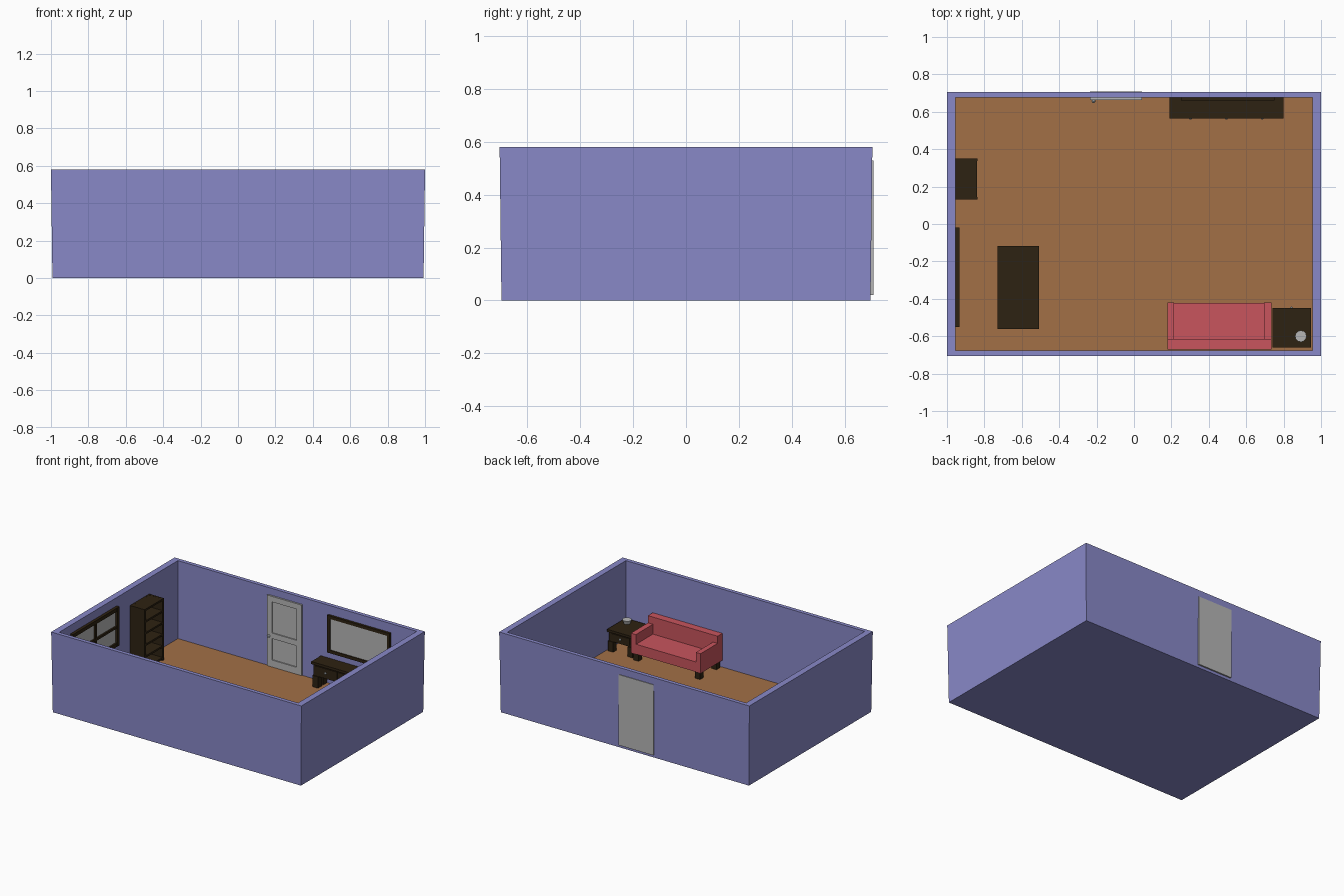
import bpy, bmesh

if "Cube" in bpy.data.objects:
    bpy.data.objects.remove(bpy.data.objects["Cube"])

def material(name, rgb):
    m = bpy.data.materials.new(name)
    m.diffuse_color = (*rgb, 1)
    m.use_nodes = True
    m.node_tree.nodes["Principled BSDF"].inputs["Base Color"].default_value = m.diffuse_color
    return m

WALL = material("lavender wall", (0.25, 0.25, 0.58))
FLOOR = material("brown floor", (0.36, 0.16, 0.062))
WOOD = material("dark wood", (0.027, 0.016, 0.006))
RED = material("red fabric", (0.58, 0.09, 0.11))
GREY = material("light grey", (0.47, 0.47, 0.47))
METAL = material("pale metal", (0.6, 0.66, 0.7))

def finish(bm, name, mat):
    bmesh.ops.recalc_face_normals(bm, faces=bm.faces)
    me = bpy.data.meshes.new(name)
    bm.to_mesh(me)
    bm.free()
    me.materials.append(mat)
    ob = bpy.data.objects.new(name, me)
    bpy.context.collection.objects.link(ob)
    return ob

def box(name, mat, x0, x1, y0, y1, z0, z1):
    bm = bmesh.new()
    bmesh.ops.create_cube(bm, size=1)
    for v in bm.verts:
        c = v.co
        v.co = (x1 if c.x > 0 else x0, y1 if c.y > 0 else y0, z1 if c.z > 0 else z0)
    return finish(bm, name, mat)

def knob(name, x, y, z, r=0.009):
    bm = bmesh.new()
    bmesh.ops.create_icosphere(bm, subdivisions=1, radius=r)
    bmesh.ops.translate(bm, verts=bm.verts, vec=(x, y, z))
    return finish(bm, name, METAL)

def legs(name, x0, x1, y0, y1, top, s, inset=0.0):
    for i, x in enumerate((x0 + inset, x1 - inset - s)):
        for j, y in enumerate((y0 + inset, y1 - inset - s)):
            box(f"{name}_leg_{i}{j}", WOOD, x, x + s, y, y + s, FZ, top)

FZ, H = 0.018, 0.58   # floor level and wall height

# room shell: walls lean out slightly, open at the top
bm = bmesh.new()
loops = []
for x, y, z in ((0.992, 0.698, 0), (1, 0.705, H), (0.955, 0.677, H), (0.953, 0.675, 0.008)):
    loops.append([bm.verts.new((sx * x, sy * y, z))
                  for sx, sy in ((-1, -1), (1, -1), (1, 1), (-1, 1))])
for a, b in zip(loops, loops[1:]):
    for i in range(4):
        bm.faces.new((a[i], a[(i + 1) % 4], b[(i + 1) % 4], b[i]))
bm.faces.new(loops[0])
bm.faces.new(loops[-1])
finish(bm, "room_walls", WALL)
box("floor", FLOOR, -0.955, 0.955, -0.676, 0.676, 0.009, FZ)

# door through the back wall: slab, rails and stiles around two panels, knob
dx0, dx1, dz0, dz1 = -0.235, 0.042, 0.02, 0.53
box("door_slab", GREY, dx0, dx1, 0.672, 0.709, dz0, dz1)
for n, a, b in (("left", dx0, dx0 + 0.04), ("right", dx1 - 0.04, dx1)):
    box(f"door_stile_{n}", GREY, a, b, 0.664, 0.673, dz0, dz1)
for n, a, b in (("bottom", dz0, 0.07), ("middle", 0.225, 0.265), ("top", 0.49, dz1)):
    box(f"door_rail_{n}", GREY, dx0 + 0.04, dx1 - 0.04, 0.664, 0.673, a, b)
knob("door_knob", -0.216, 0.657, 0.24, 0.012)

# framed screen on the back wall
sx0, sx1, sz0, sz1, t = 0.25, 0.75, 0.245, 0.515, 0.022
box("screen_panel", GREY, sx0 + t, sx1 - t, 0.667, 0.678, sz0 + t, sz1 - t)
for n, a, b in (("left", sx0, sx0 + t), ("right", sx1 - t, sx1)):
    box(f"screen_frame_{n}", WOOD, a, b, 0.66, 0.678, sz0, sz1)
for n, a, b in (("bottom", sz0, sz0 + t), ("top", sz1 - t, sz1)):
    box(f"screen_frame_{n}", WOOD, sx0 + t, sx1 - t, 0.66, 0.678, a, b)

# media cabinet with three drawers
box("cabinet_body", WOOD, 0.2, 0.79, 0.575, 0.676, 0.1, 0.182)
box("cabinet_top", WOOD, 0.19, 0.8, 0.565, 0.676, 0.182, 0.2)
legs("cabinet", 0.195, 0.795, 0.57, 0.676, 0.1, 0.045)
for i in range(3):
    x = 0.212 + i * 0.192
    box(f"cabinet_drawer_{i}", WOOD, x, x + 0.18, 0.569, 0.58, 0.11, 0.175)
    knob(f"cabinet_knob_{i}", x + 0.09, 0.566, 0.143)

# window on the left wall
wy0, wy1, wz0, wz1 = -0.55, -0.02, 0.24, 0.52
box("window_glass", GREY, -0.957, -0.946, wy0 + 0.02, wy1 - 0.02, wz0 + 0.02, wz1 - 0.02)
for n, c, w in (("left", wy0 + 0.013, 0.013), ("middle", (wy0 + wy1) / 2, 0.009),
                ("right", wy1 - 0.013, 0.013)):
    box(f"window_post_{n}", WOOD, -0.957, -0.933, c - w, c + w, wz0, wz1)
for n, c, w in (("bottom", wz0 + 0.013, 0.013), ("middle", (wz0 + wz1) / 2, 0.008),
                ("top", wz1 - 0.013, 0.013)):
    box(f"window_bar_{n}", WOOD, -0.957, -0.934, wy0, wy1, c - w, c + w)

# open bookcase against the left wall
bx0, bx1, by0, by1, bh = -0.954, -0.838, 0.13, 0.35, 0.465
box("bookcase_back", WOOD, bx0, bx0 + 0.012, by0, by1, FZ, bh)
for n, a, b in (("front", by0, by0 + 0.014), ("rear", by1 - 0.014, by1)):
    box(f"bookcase_side_{n}", WOOD, bx0, bx1, a, b, FZ, bh)
for i in range(6):
    z = FZ + 0.01 + i * (bh - FZ - 0.024) / 5
    box(f"bookcase_shelf_{i}", WOOD, bx0 + 0.01, bx1 - 0.001, by0 + 0.01, by1 - 0.01, z, z + 0.0135)

# low table
box("low_table_top", WOOD, -0.73, -0.508, -0.562, -0.117, 0.15, 0.175)
legs("low_table", -0.73, -0.508, -0.562, -0.117, 0.15, 0.04, 0.006)

# sofa
box("sofa_seat", RED, 0.214, 0.696, -0.62, -0.423, 0.07, 0.142)
box("sofa_back", RED, 0.178, 0.735, -0.67, -0.615, 0.07, 0.265)
for n, a, b in (("left", 0.178, 0.215), ("right", 0.695, 0.735)):
    box(f"sofa_arm_{n}", RED, a, b, -0.615, -0.42, 0.07, 0.213)
legs("sofa", 0.178, 0.735, -0.67, -0.42, 0.071, 0.04, 0.012)

# side table with a drawer
box("side_table_body", WOOD, 0.75, 0.935, -0.65, -0.458, 0.09, 0.16)
box("side_table_top", WOOD, 0.74, 0.945, -0.66, -0.448, 0.157, 0.174)
legs("side_table", 0.745, 0.94, -0.655, -0.453, 0.09, 0.04)
box("side_table_drawer", WOOD, 0.77, 0.915, -0.46, -0.452, 0.1, 0.15)
knob("side_table_knob", 0.842, -0.45, 0.125)

# small round bowl on the side table
bm = bmesh.new()
bmesh.ops.create_cone(bm, cap_ends=True, segments=12, radius1=0.022, radius2=0.031, depth=0.028)
bmesh.ops.translate(bm, verts=bm.verts, vec=(0.892, -0.6, 0.187))
finish(bm, "bowl", GREY)
